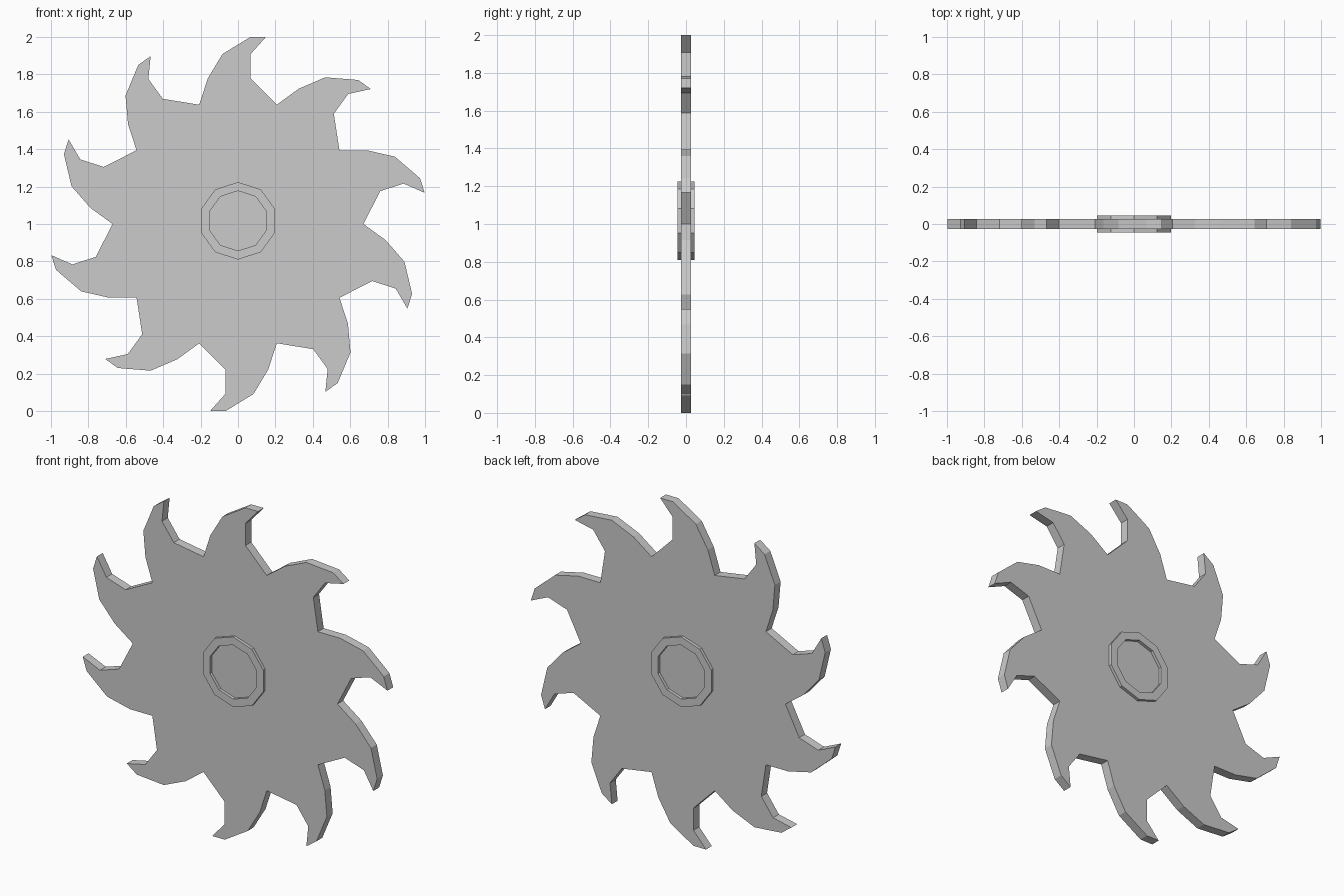
import bpy, bmesh
from math import sin, cos, pi

if "Cube" in bpy.data.objects:
    bpy.data.objects.remove(bpy.data.objects["Cube"])

TEETH = 10


def finish(bm, name, z):
    bmesh.ops.recalc_face_normals(bm, faces=bm.faces)
    mesh = bpy.data.meshes.new(name)
    bm.to_mesh(mesh)
    bm.free()
    ob = bpy.data.objects.new(name, mesh)
    ob.location.z = z
    bpy.context.collection.objects.link(ob)
    return ob


def extrude_y(bm, faces, depth):
    res = bmesh.ops.extrude_face_region(bm, geom=faces, use_keep_orig=True)
    verts = [g for g in res["geom"] if isinstance(g, bmesh.types.BMVert)]
    bmesh.ops.translate(bm, verts=verts, vec=(0, depth, 0))


# Blade: one hooked tooth profile (x, z about the centre) repeated around
tooth = [(-0.207, 0.637), (-0.162, 0.776), (-0.083, 0.908), (0.068, 1.0),
         (0.15, 1.0), (0.068, 0.908), (0.068, 0.777)]
half = 0.027
bm = bmesh.new()
outline = []
for i in range(TEETH):
    a = -2 * pi * i / TEETH
    for x, z in tooth:
        outline.append(bm.verts.new((x * cos(a) - z * sin(a), -half,
                                     x * sin(a) + z * cos(a))))
extrude_y(bm, [bm.faces.new(outline)], 2 * half)
finish(bm, "saw_blade", 1.0)

# Hub: ten-sided raised ring standing proud on both sides
half = 0.045
bm = bmesh.new()


def loop(r):
    return [bm.verts.new((r * sin(2 * pi * i / 10), -half, r * cos(2 * pi * i / 10)))
            for i in range(10)]


outer, inner = loop(0.207), loop(0.16)
ring = [bm.faces.new((outer[i - 1], outer[i], inner[i], inner[i - 1])) for i in range(10)]
extrude_y(bm, ring, 2 * half)
finish(bm, "hub_ring", 1.017)
